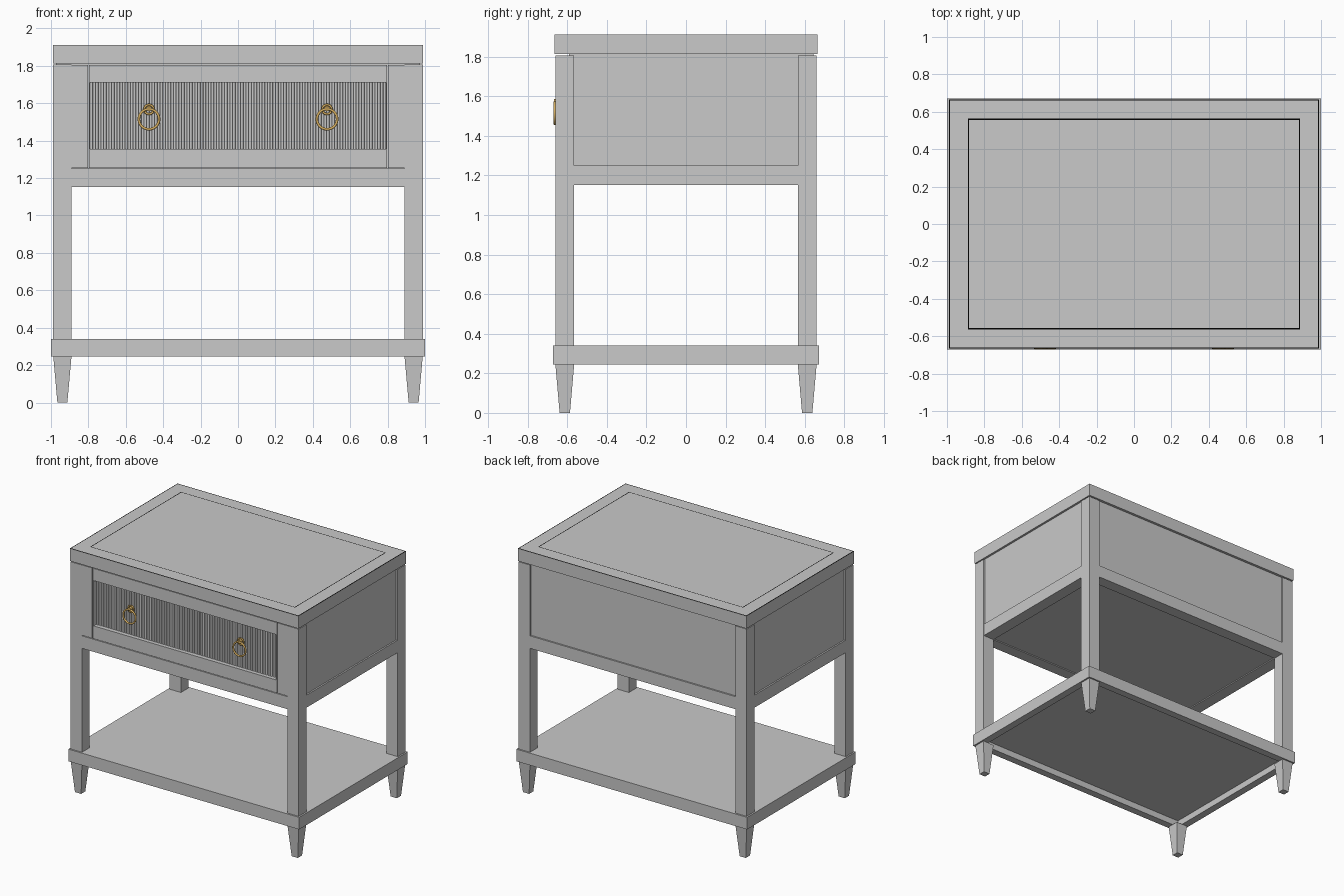
import bpy, bmesh, math
from mathutils import Matrix

default = bpy.data.objects.get("Cube")
if default:
    bpy.data.objects.remove(default, do_unlink=True)


def material(name, color):
    m = bpy.data.materials.new(name)
    m.use_nodes = True
    m.diffuse_color = color
    bsdf = next(n for n in m.node_tree.nodes if n.type == 'BSDF_PRINCIPLED')
    bsdf.inputs["Base Color"].default_value = color
    return m


GREY = material("grey paint", (0.585, 0.585, 0.585, 1))
BRASS = material("brass", (0.68, 0.43, 0.12, 1))
BLACK = material("black inlay", (0.004, 0.004, 0.004, 1))


def finish(bm, name, *mats):
    bmesh.ops.recalc_face_normals(bm, faces=bm.faces[:])
    me = bpy.data.meshes.new(name)
    bm.to_mesh(me)
    bm.free()
    for mat in mats:
        me.materials.append(mat)
    ob = bpy.data.objects.new(name, me)
    bpy.context.collection.objects.link(ob)
    return ob


def box_bm(x, y, z):
    """Box between the (low, high) pairs x, y and z."""
    bm = bmesh.new()
    size = [b - a for a, b in (x, y, z)]
    mid = [(a + b) / 2 for a, b in (x, y, z)]
    bmesh.ops.create_cube(bm, size=1, matrix=Matrix.Translation(mid) @ Matrix.Diagonal((*size, 1)))
    return bm


def box(name, x, y, z):
    return finish(box_bm(x, y, z), name, GREY)


def facing(bm, direction):
    bm.normal_update()
    return max((f for f in bm.faces if f.normal.z * direction > 0.9), key=lambda f: f.calc_area())


def inset(bm, face, thickness, depth=0.0):
    return bmesh.ops.inset_individual(bm, faces=[face], thickness=thickness, depth=depth,
                                      use_even_offset=True)["faces"]


def span(c, half):
    return (c - half, c + half)


W, D = 0.988, 0.66          # outer half width and half depth at the posts
IX, IY = 0.89, 0.565        # inner faces of the posts
RAIL, CASE_TOP = 1.25, 1.806
SIDES = ((-1, "right"), (1, "left"))

# Top slab with a black edge line and a black grooved line inside the border
bm = box_bm((-0.99, 0.99), (-0.665, 0.665), (1.813, 1.912))
top = facing(bm, 1)
dark = inset(bm, top, 0.006)
inset(bm, top, 0.096)
dark += inset(bm, top, 0.003, -0.002)
dark += inset(bm, top, 0.003, 0.002)
for f in dark:
    if f is not top:
        f.material_index = 1
finish(bm, "top_slab", GREY, BLACK)

# Shelf, hollowed underneath
bm = box_bm((-1, 1), (-0.672, 0.672), (0.245, 0.34))
under = facing(bm, -1)
inset(bm, under, 0.058)
inset(bm, under, 0.0005, -0.05)
finish(bm, "shelf", GREY)

# Posts and tapered feet
for sx, side in SIDES:
    for sy, end in ((-1, "front"), (1, "back")):
        cx, cy = sx * (W + IX) / 2, sy * (D + IY) / 2
        box(f"{end}_{side}_post", span(cx, (W - IX) / 2), span(cy, (D - IY) / 2), (0.34, CASE_TOP))
        bm = box_bm(span(cx, 0.0485), span(cy, 0.0475), (0, 0.245))
        for v in bm.verts:
            if v.co.z < 0.1:
                v.co.x = cx + (v.co.x - cx) * 0.55
                v.co.y = cy + (v.co.y - cy) * 0.55
        finish(bm, f"{end}_{side}_foot", GREY)

# Case body: its sides and back show as recessed panels
box("case_body", (-0.973, 0.973), (-0.59, 0.645), (1.16, 1.82))

# Lower rails
for s, end, side in ((-1, "front", "right"), (1, "back", "left")):
    box(f"{end}_rail", (-IX, IX), sorted((s * IY, s * (D - 0.003))), (1.152, RAIL))
    box(f"{side}_rail", sorted((s * IX, s * (W - 0.003))), (-IY, IY), (1.152, RAIL))

# Front stiles and drawer frame, separated by narrow gaps
FRONT = (-0.657, -0.58)
LOW, HIGH = RAIL + 0.005, CASE_TOP - 0.001
for s, side in SIDES:
    box(f"{side}_stile", sorted((s * 0.803, s * IX)), FRONT, (LOW, HIGH))
    box(f"drawer_{side}_edge", sorted((s * 0.79, s * 0.797)), FRONT, (1.355, 1.71))
box("drawer_top_rail", (-0.797, 0.797), FRONT, (1.71, HIGH))
box("drawer_bottom_rail", (-0.797, 0.797), FRONT, (LOW, 1.355))

# Reeded drawer panel: a row of half-round ribs
REEDS, STEPS = 110, 6
pitch = 1.58 / REEDS
bm = bmesh.new()
previous = None
for i in range(REEDS * STEPS + 1):
    a = math.pi * (i % STEPS) / STEPS
    x = -0.79 + pitch * (i // STEPS + (1 - math.cos(a)) / 2)
    y = -0.62 - pitch / 2 * math.sin(a)
    pair = [bm.verts.new((x, y, z)) for z in (1.355, 1.71)]
    if previous:
        bm.faces.new((previous[0], pair[0], pair[1], previous[1]))
    previous = pair
finish(bm, "reeded_panel", GREY)


def brass_part(name):
    ob = bpy.context.object
    ob.name = name
    ob.data.materials.append(BRASS)
    bpy.ops.object.shade_smooth_by_angle(angle=math.radians(40))


def ring(name, x, y, z, major, minor):
    bpy.ops.mesh.primitive_torus_add(location=(x, y, z), rotation=(math.pi / 2, 0, 0), major_radius=major,
                                     minor_radius=minor, major_segments=40, minor_segments=10)
    brass_part(name)


# Ring pulls
for s, side in SIDES:
    x = s * 0.476
    ring(f"{side}_pull_ring", x, -0.663, 1.515, 0.054, 0.007)
    ring(f"{side}_pull_collar", x, -0.645, 1.567, 0.025, 0.006)
    bpy.ops.mesh.primitive_cylinder_add(vertices=24, radius=0.014, depth=0.055, location=(x, -0.6395, 1.572),
                                        rotation=(math.pi / 2, 0, 0))
    brass_part(f"{side}_pull_post")
